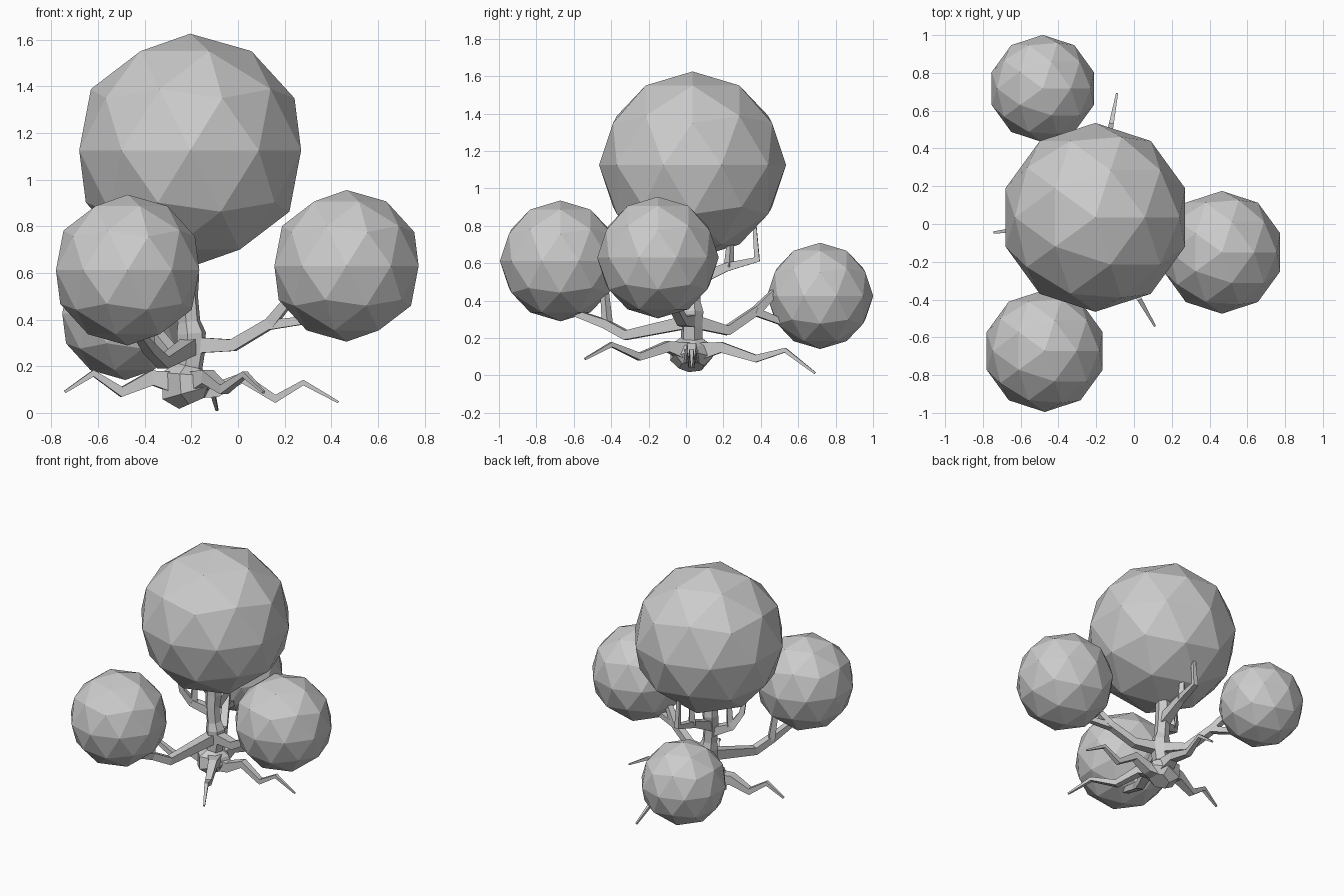
import bpy, bmesh, math
from mathutils import Vector


def limb(name, path, sides=4):
    """Tapered tube through (x, y, z, radius) points with mitred joints."""
    pts = [Vector(p[:3]) for p in path]
    bm = bmesh.new()
    rings = []
    for i, p in enumerate(pts):
        d = Vector()
        if i > 0:
            d += (p - pts[i - 1]).normalized()
        if i < len(pts) - 1:
            d += (pts[i + 1] - p).normalized()
        d.normalize()
        if i == 0:
            u = d.orthogonal() if abs(d.z) > 0.9 else d.cross(Vector((0, 0, 1)))
        u = (u - d * u.dot(d)).normalized()
        v = d.cross(u)
        r = path[i][3]
        ring = []
        for k in range(sides):
            a = 2 * math.pi * (k + 0.5) / sides
            ring.append(bm.verts.new(p + (u * math.cos(a) + v * math.sin(a)) * r))
        rings.append(ring)
    for a, b in zip(rings, rings[1:]):
        for k in range(sides):
            n = (k + 1) % sides
            bm.faces.new((a[k], a[n], b[n], b[k]))
    bm.faces.new(rings[0][::-1])
    bm.faces.new(rings[-1])
    bmesh.ops.recalc_face_normals(bm, faces=bm.faces)
    mesh = bpy.data.meshes.new(name)
    bm.to_mesh(mesh)
    bm.free()
    bpy.context.collection.objects.link(bpy.data.objects.new(name, mesh))


# Foliage balls
for name, loc, r in [
    ("main_foliage", (-0.205, 0.035, 1.125), 0.5),
    ("right_foliage", (0.465, -0.15, 0.63), 0.325),
    ("front_foliage", (-0.473, -0.672, 0.612), 0.323),
    ("back_foliage", (-0.483, 0.717, 0.425), 0.284),
]:
    bpy.ops.mesh.primitive_ico_sphere_add(subdivisions=2, radius=r, location=loc)
    bpy.context.object.name = name

# Trunk with flared base and swollen branch joints
limb("trunk", [
    (-0.19, 0.03, 0.045, 0.07), (-0.21, 0.03, 0.09, 0.12), (-0.22, 0.03, 0.165, 0.11),
    (-0.21, 0.03, 0.20, 0.06), (-0.20, 0.03, 0.26, 0.06), (-0.20, 0.03, 0.34, 0.065),
    (-0.21, 0.03, 0.39, 0.05), (-0.22, 0.03, 0.50, 0.05), (-0.22, 0.04, 0.58, 0.055),
    (-0.22, 0.03, 0.75, 0.04)], 6)

# Zigzag roots
limb("left_root", [
    (-0.22, 0.03, 0.12, 0.075), (-0.37, 0.01, 0.15, 0.045), (-0.50, -0.01, 0.09, 0.03),
    (-0.62, -0.03, 0.17, 0.02), (-0.742, -0.045, 0.09, 0.008)])
limb("right_root", [
    (-0.2, 0.03, 0.11, 0.07), (-0.09, 0.03, 0.10, 0.045), (0.02, 0.03, 0.15, 0.034),
    (0.16, 0.03, 0.06, 0.025), (0.28, 0.03, 0.13, 0.017), (0.43, 0.03, 0.046, 0.007)])
limb("front_root", [
    (-0.2, 0.03, 0.12, 0.075), (-0.13, -0.10, 0.155, 0.04), (-0.06, -0.25, 0.10, 0.028),
    (0.03, -0.40, 0.165, 0.018), (0.11, -0.54, 0.088, 0.008)])
limb("back_root", [
    (-0.2, 0.03, 0.12, 0.075), (-0.18, 0.19, 0.15, 0.04), (-0.15, 0.375, 0.09, 0.028),
    (-0.12, 0.53, 0.135, 0.018), (-0.09, 0.69, 0.012, 0.008)])

# Branches, each with a side fork
limb("right_branch", [
    (-0.2, 0.03, 0.29, 0.05), (-0.02, -0.02, 0.29, 0.036), (0.14, -0.07, 0.385, 0.033),
    (0.20, -0.10, 0.46, 0.028), (0.34, -0.13, 0.62, 0.015)])
limb("right_fork", [(0.12, -0.065, 0.375, 0.03), (0.27, -0.11, 0.395, 0.025), (0.4, -0.14, 0.5, 0.015)])
limb("front_branch", [
    (-0.2, 0.03, 0.29, 0.05), (-0.32, -0.32, 0.215, 0.036), (-0.38, -0.43, 0.275, 0.033),
    (-0.42, -0.58, 0.33, 0.027), (-0.46, -0.66, 0.5, 0.015)])
limb("front_fork", [(-0.38, -0.42, 0.27, 0.03), (-0.40, -0.435, 0.44, 0.024), (-0.44, -0.5, 0.58, 0.015)])
limb("back_branch", [
    (-0.2, 0.03, 0.29, 0.05), (-0.27, 0.22, 0.24, 0.036), (-0.36, 0.38, 0.35, 0.032),
    (-0.41, 0.47, 0.44, 0.027), (-0.46, 0.62, 0.5, 0.015)])
limb("back_fork", [(-0.35, 0.37, 0.34, 0.03), (-0.40, 0.5, 0.29, 0.025), (-0.45, 0.62, 0.32, 0.015)])
limb("upper_branch", [
    (-0.22, 0.03, 0.5, 0.05), (-0.21, 0.22, 0.58, 0.032), (-0.20, 0.38, 0.62, 0.025),
    (-0.20, 0.365, 0.82, 0.014)])
limb("upper_fork", [(-0.21, 0.23, 0.58, 0.028), (-0.21, 0.24, 0.75, 0.018)])
limb("left_branch", [
    (-0.22, 0.03, 0.46, 0.045), (-0.35, -0.02, 0.51, 0.033), (-0.40, -0.06, 0.6, 0.025),
    (-0.42, -0.09, 0.78, 0.015)])
limb("left_fork", [(-0.34, -0.015, 0.51, 0.028), (-0.33, -0.01, 0.72, 0.018)])
